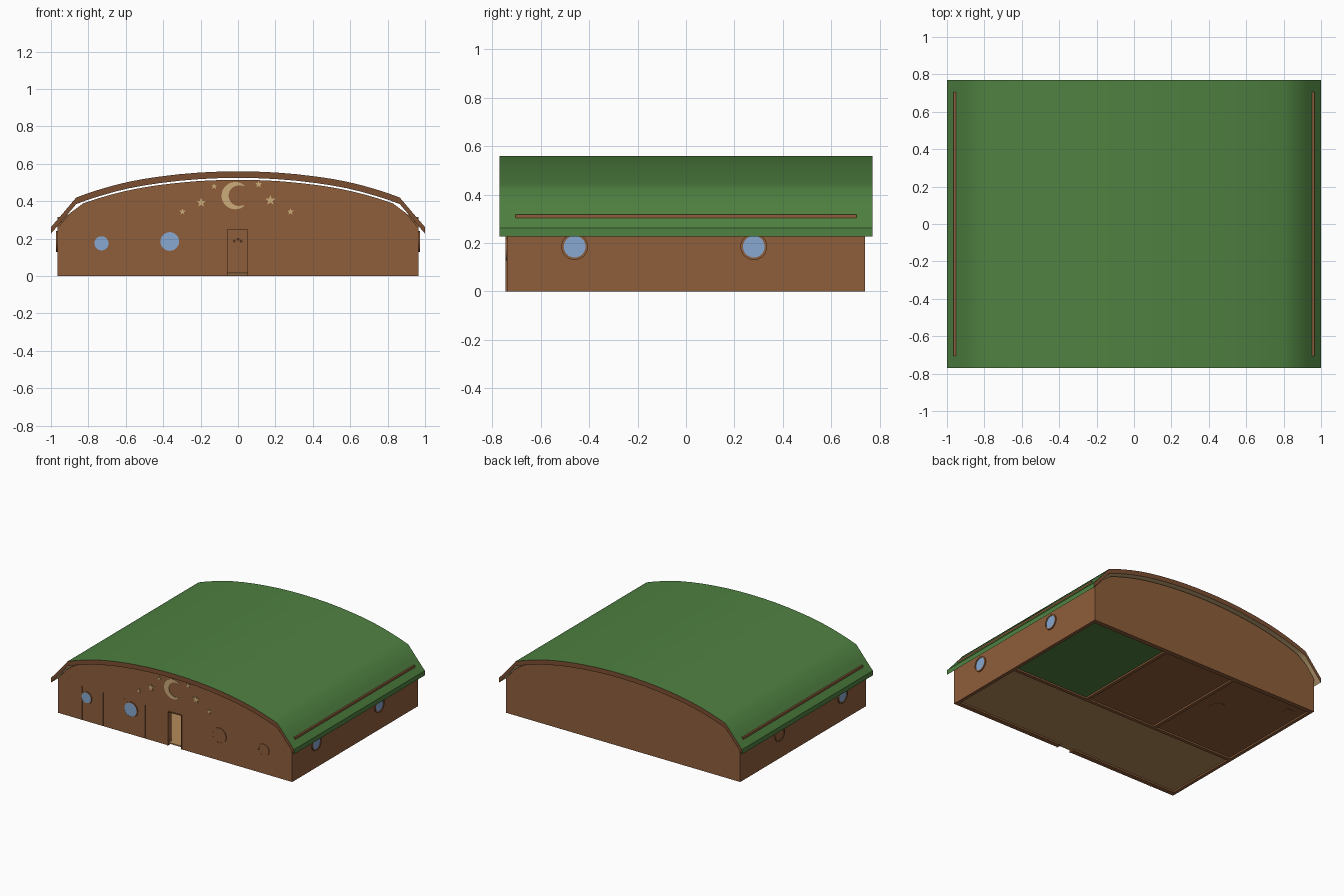
import bpy, bmesh, math

if "Cube" in bpy.data.objects:
    bpy.data.objects.remove(bpy.data.objects["Cube"])

def mat(name, r, g, b):
    lin = lambda c: ((c / 255 + 0.055) / 1.055) ** 2.4 if c > 10 else c / 255 / 12.92
    m = bpy.data.materials.new(name)
    m.diffuse_color = (lin(r), lin(g), lin(b), 1)
    m.use_nodes = True
    m.node_tree.nodes["Principled BSDF"].inputs["Base Color"].default_value = m.diffuse_color
    return m

WALL = mat("wall_brown", 143, 94, 59)
TRIM = mat("trim_brown", 124, 79, 50)
GREEN = mat("grass_green", 79, 129, 65)
BLUE = mat("glass_blue", 135, 168, 208)
CREAM = mat("pale_cream", 203, 172, 122)
WOOD = mat("floor_wood", 180, 140, 91)
DARK = mat("dark_brown", 80, 50, 32)

def finish(name, bm, mats):
    bmesh.ops.recalc_face_normals(bm, faces=bm.faces)
    me = bpy.data.meshes.new(name)
    bm.to_mesh(me)
    bm.free()
    for m in mats:
        me.materials.append(m)
    ob = bpy.data.objects.new(name, me)
    bpy.context.collection.objects.link(ob)
    return ob

def prism(name, pts, d0, d1, m, axis="y"):
    """Extrude a 2D outline from depth d0 to d1 along an axis."""
    place = {"y": lambda u, v, d: (u, d, v),
             "x": lambda u, v, d: (d, u, v),
             "z": lambda u, v, d: (u, v, d)}[axis]
    bm = bmesh.new()
    a = [bm.verts.new(place(u, v, d0)) for u, v in pts]
    b = [bm.verts.new(place(u, v, d1)) for u, v in pts]
    bm.faces.new(a)
    bm.faces.new(b[::-1])
    n = len(pts)
    for i in range(n):
        j = (i + 1) % n
        bm.faces.new((a[i], a[j], b[j], b[i]))
    return finish(name, bm, [m])

def box(name, x0, x1, y0, y1, z0, z1, m):
    return prism(name, [(x0, y0), (x1, y0), (x1, y1), (x0, y1)], z0, z1, m, "z")

def circle(cx, cz, r, n=32):
    return [(cx + r * math.cos(2 * math.pi * i / n), cz + r * math.sin(2 * math.pi * i / n))
            for i in range(n)]

def ring(name, cu, cv, r0, r1, d0, d1, m, axis, n=32):
    """Flat window frame with a hole."""
    place = (lambda u, v, d: (u, d, v)) if axis == "y" else (lambda u, v, d: (d, u, v))
    bm = bmesh.new()
    loops = [[bm.verts.new(place(u, v, d)) for u, v in circle(cu, cv, r, n)]
             for r, d in ((r0, d0), (r1, d0), (r1, d1), (r0, d1))]
    for k in range(4):
        p, q = loops[k], loops[(k + 1) % 4]
        for i in range(n):
            j = (i + 1) % n
            bm.faces.new((p[i], p[j], q[j], q[i]))
    return finish(name, bm, [m])

# Roof: arched shell, green above, brown rims front and back
half = [(0, .56), (.1, .5585), (.2, .554), (.31, .545), (.42, .532), (.5, .52), (.58, .505),
        (.66, .486), (.74, .463), (.8, .444), (.865, .42), (.93, .343), (1.0, .262)]
outer = [(-x, z) for x, z in half[:0:-1]] + half
T = 0.035

def roof_z(x):
    x = abs(x)
    for (x0, z0), (x1, z1) in zip(half, half[1:]):
        if x <= x1:
            return z0 + (z1 - z0) * (x - x0) / (x1 - x0)
    return half[-1][1]

bm = bmesh.new()
rows = []
for y in (-.77, .77):
    rows.append([bm.verts.new((x, y, z)) for x, z in outer])
    rows.append([bm.verts.new((x, y, z - T)) for x, z in outer])
fo, fi, bo, bi = rows
def quad(vs, idx):
    bm.faces.new(vs).material_index = idx
for i in range(len(outer) - 1):
    j = i + 1
    quad((fo[i], fo[j], bo[j], bo[i]), 0)
    quad((fi[i], fi[j], bi[j], bi[i]), 2)
    quad((fo[i], fo[j], fi[j], fi[i]), 1)
    quad((bo[i], bo[j], bi[j], bi[i]), 1)
for i in (0, -1):
    quad((fo[i], fi[i], bi[i], bo[i]), 0)
roof = finish("roof", bm, [GREEN, TRIM, CREAM])
bpy.context.view_layer.objects.active = roof
roof.select_set(True)
bpy.ops.object.shade_smooth_by_angle(angle=math.radians(40))

# End walls with arched tops; the front one has a doorway
W = .965
N = 28
top = [(W - 2 * W * i / N, roof_z(W - 2 * W * i / N) - T - .01) for i in range(N + 1)]
prism("back_wall", [(-W, 0), (W, 0)] + top, .705, .74, WALL)
door = [(-.058, 0), (-.058, .25), (.052, .25), (.052, 0)]
prism("front_wall", [(-W, 0)] + door + [(W, 0)] + top, -.74, -.705, WALL)

# Side walls, whose tops just break through the roof
for s, side in ((-1, "left"), (1, "right")):
    a, b = sorted((s * .94, s * W))
    box(side + "_wall", a, b, -.705, .705, 0, .317, WALL)

# Door frame
for x in (-.0615, .0515):
    box("door_jamb", x, x + .006, -.745, -.705, 0, .25, WALL)
box("door_lintel", -.0615, .0575, -.745, -.705, .25, .256, WALL)

# Thin vertical battens on the front
for x in (-.767, -.594, -.42, -.248):
    box("front_batten", x - .003, x + .003, -.742, -.735, 0, .25, WALL)

# Round windows: glass on the left of the front, closed shutters on the right
for x, z, r in ((.73, .175, .038), (.365, .185, .05)):
    for s, m in ((-1, BLUE), (1, WALL)):
        prism("front_window", circle(s * x, z, r), -.744, -.738, m)
        ring("front_window_frame", s * x, z, r, r + .008, -.745, -.738, WALL, "y")
for s in (-1, 1):
    for y in (-.46, .28):
        m = WALL if s < 0 and y > 0 else BLUE
        prism("side_window", circle(y, .185, .045), s * .96, s * .969, m, "x")
        ring("side_window_frame", y, .185, .045, .055, s * .96, s * .973, WALL, "x")

# Crescent moon and stars
cx, cz = -.015, .43
moon = [(cx + .073 * math.cos(math.radians(a)), cz + .073 * math.sin(math.radians(a)))
        for a in range(45, 316, 9)]
moon += [(cx + .02 + .055 * math.cos(math.radians(a)), cz + .055 * math.sin(math.radians(a)))
         for a in range(284, 71, -12)]
prism("moon", moon, -.744, -.739, CREAM)
for x, z, r in ((-.128, .48, .017), (-.197, .393, .027), (-.297, .344, .018),
                (.11, .49, .02), (.173, .405, .029), (.281, .344, .019)):
    pts = []
    for i in range(10):
        a = math.pi / 2 + i * math.pi / 5
        q = r if i % 2 == 0 else r * .42
        pts.append((x + q * math.cos(a), z + q * math.sin(a)))
    prism("star", pts, -.744, -.739, CREAM)

# Inner partitions
box("cross_partition", -.94, .94, -.14, -.115, 0, .33, WALL)
for x in (-.28, .313):
    box("room_partition", x - .012, x + .012, -.115, .705, 0, .4, WALL)

# Room floors
box("front_floor", -.94, .94, -.706, -.14, .012, .02, WOOD)
box("door_threshold", -.056, .05, -.735, -.706, .012, .02, WOOD)
box("right_floor", .325, .94, -.115, .705, .012, .02, GREEN)
box("middle_floor", -.268, .301, -.115, .705, .012, .02, WALL)
box("left_floor", -.94, -.292, -.115, .705, .012, .02, WALL)

# Table foot, cabinet and coat pegs inside
prism("round_table", circle(-.43, .36, .05), .008, .1, WALL, "z")
box("cabinet", -.87, -.81, .585, .645, .008, .12, WALL)
for x, z in ((-.02, .187), (0, .197), (.016, .187)):
    prism("coat_peg", circle(x, z, .008, 10), -.148, -.139, DARK)
